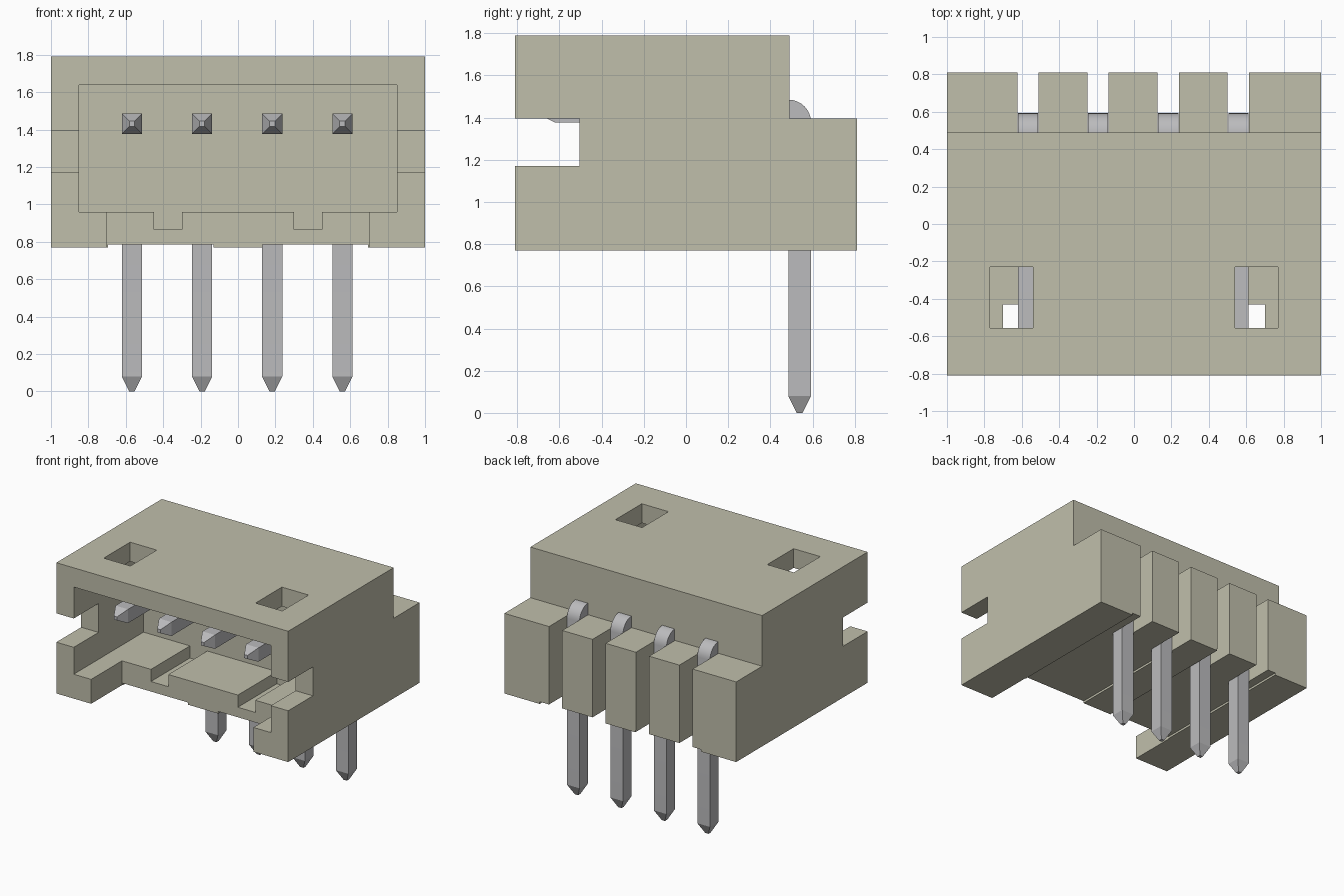
import bpy, bmesh, math

if "Cube" in bpy.data.objects:
    bpy.data.objects.remove(bpy.data.objects["Cube"], do_unlink=True)


def material(name, rgb):
    m = bpy.data.materials.new(name)
    m.use_nodes = True
    m.diffuse_color = (*rgb, 1)
    bsdf = next(n for n in m.node_tree.nodes if n.type == 'BSDF_PRINCIPLED')
    bsdf.inputs["Base Color"].default_value = (*rgb, 1)
    return m


BEIGE = material("beige plastic", (0.53, 0.52, 0.41))
METAL = material("grey metal", (0.50, 0.50, 0.51))


def make_object(name, bm, mat):
    bmesh.ops.recalc_face_normals(bm, faces=bm.faces)
    me = bpy.data.meshes.new(name)
    bm.to_mesh(me)
    bm.free()
    me.materials.append(mat)
    ob = bpy.data.objects.new(name, me)
    bpy.context.scene.collection.objects.link(ob)
    return ob


def box(name, x, y, z):
    bm = bmesh.new()
    bmesh.ops.create_cube(bm, size=1)
    for v in bm.verts:
        v.co = [lo + (c + 0.5) * (hi - lo) for c, (lo, hi) in zip(v.co, (x, y, z))]
    return make_object(name, bm, BEIGE)


def carve(target, x, y, z):
    cutter = box("cutter", x, y, z)
    cutter.hide_render = True
    mod = target.modifiers.new("carve", 'BOOLEAN')
    mod.operation, mod.solver, mod.object = 'DIFFERENCE', 'EXACT', cutter
    bpy.context.view_layer.objects.active = target
    bpy.ops.object.modifier_apply(modifier=mod.name)
    bpy.data.objects.remove(cutter, do_unlink=True)


PIN_X = [-0.567 + 0.375 * i for i in range(4)]
BACK = 0.05          # rear wall of the socket

# Housing block, then its openings
housing = box("housing", (-1, 1), (-0.81, 0.81), (0.77, 1.79))
carve(housing, (-2, 2), (0.49, 2), (1.395, 2))                 # rear step
carve(housing, (-0.85, 0.85), (-2, BACK), (0.96, 1.64))        # socket
carve(housing, (-0.70, 0.70), (-2, -0.43), (0.5, 1.1))         # floor cut-back
carve(housing, (-2, 2), (-2, -0.505), (1.17, 1.395))           # side slots
for x in PIN_X:                                                # rear pin slots
    carve(housing, (x - 0.057, x + 0.057), (0.49, 2), (0.5, 1.6))
for s in (-1, 1):
    def span(a, b):
        return tuple(sorted((s * a, s * b)))
    carve(housing, span(0.30, 0.45), (-2, BACK), (0.865, 1.1))     # floor grooves
    carve(housing, span(0.54, 0.77), (-0.555, -0.23), (1.5, 2))    # roof windows
    carve(housing, span(0.13, 0.695), (-2, 2), (0.5, 0.787))       # underside relief


def pin(name, x):
    """Square pin swept from the socket tip, round the bend, to the foot."""
    w, t = 0.054, 0.014              # half width of shaft and of tip
    cy, cz = 0.485, 1.377            # inside corner of the bend
    mid_y, mid_z = cy + w, cz + w
    # each ring: inner (y, z), outer (y, z), half width
    rings = [((-0.70, mid_z - t), (-0.70, mid_z + t), t),
             ((-0.622, cz), (-0.622, cz + 2 * w), w)]
    for i in range(9):
        a = math.pi / 2 * (1 - i / 8)
        rings.append(((cy + 0.002 * math.cos(a), cz + 0.002 * math.sin(a)),
                      (cy + 2 * w * math.cos(a), cz + 2 * w * math.sin(a)), w))
    rings += [((cy, 0.08), (cy + 2 * w, 0.08), w),
              ((mid_y - t, 0), (mid_y + t, 0), t)]
    bm = bmesh.new()
    loops = []
    for (iy, iz), (oy, oz), h in rings:
        loops.append([bm.verts.new(p) for p in ((x - h, iy, iz), (x + h, iy, iz),
                                                (x + h, oy, oz), (x - h, oy, oz))])
    for a, b in zip(loops, loops[1:]):
        for i in range(4):
            j = (i + 1) % 4
            bm.faces.new((a[i], a[j], b[j], b[i]))
    bm.faces.new(loops[0])
    bm.faces.new(loops[-1])
    ob = make_object(name, bm, METAL)
    bpy.ops.object.select_all(action='DESELECT')
    ob.select_set(True)
    bpy.context.view_layer.objects.active = ob
    bpy.ops.object.shade_smooth_by_angle(angle=math.radians(20))


for n, x in enumerate(PIN_X, 1):
    pin(f"contact_pin_{n}", x)
